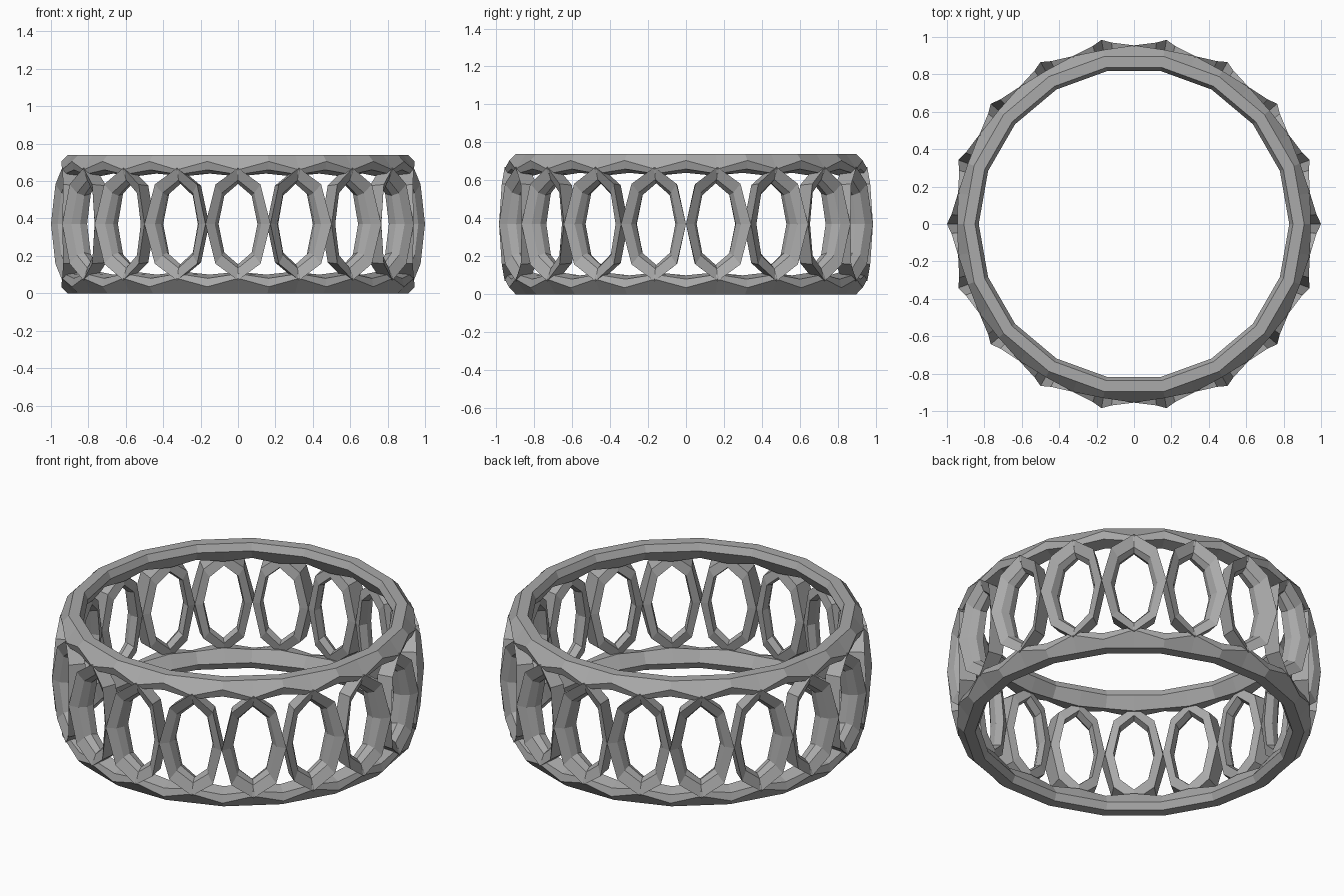
import bpy, bmesh
from math import sin, cos, radians

COUNT = 18
STEP = 360 / COUNT
MID = 0.37

cube = bpy.data.objects.get("Cube")
if cube:
    bpy.data.objects.remove(cube)

metal = bpy.data.materials.new("grey metal")
metal.use_nodes = True
grey = (0.4, 0.4, 0.4, 1)
metal.diffuse_color = grey
metal.node_tree.nodes["Principled BSDF"].inputs["Base Color"].default_value = grey


def polar(angle, radius, z):
    a = radians(angle)
    return (radius * cos(a), radius * sin(a), z)


def closed_loop(name, sections):
    """Skin a closed chain of equal closed cross-sections."""
    bm = bmesh.new()
    rows = [[bm.verts.new(p) for p in s] for s in sections]
    n = len(rows[0])
    for i, row in enumerate(rows):
        nxt = rows[(i + 1) % len(rows)]
        for j in range(n):
            k = (j + 1) % n
            bm.faces.new((row[j], nxt[j], nxt[k], row[k]))
    bmesh.ops.recalc_face_normals(bm, faces=bm.faces)
    mesh = bpy.data.meshes.new(name)
    bm.to_mesh(mesh)
    bm.free()
    mesh.materials.append(metal)
    obj = bpy.data.objects.new(name, mesh)
    bpy.context.collection.objects.link(obj)
    return obj


# Band profiles (radius, height above middle): at the arches and at the oval tips
flat = cos(radians(STEP / 2))
arch = [(0.83, 0.33), (0.85, 0.37), (0.91, 0.37), (0.945, 0.335),
        (0.935, 0.29), (0.87, 0.27)]
tip = [(0.83 * flat, 0.33), (0.85 * flat, 0.37), (0.91 * flat, 0.37),
       (0.955, 0.29), (0.945, 0.265), (0.87 * flat, 0.255)]

# Scalloped rims
for name, side in (("top_band", 1), ("bottom_band", -1)):
    sections = []
    for i in range(COUNT):
        for offset, profile in ((0, arch), (STEP / 2, tip)):
            sections.append([polar(i * STEP + offset, r, MID + side * h)
                             for r, h in profile])
    closed_loop(name, sections)

# Oval cross-section: (half angle, half height, waist radius, tip radius)
oval = [(10.0, 0.30, 1.0, 0.955), (7.4, 0.235, 0.965, 0.93),
        (6.5, 0.215, 0.92, 0.90), (7.2, 0.23, 0.875, 0.86),
        (10.0, 0.29, 0.89, 0.875)]

# Pierced ovals standing side by side around the ring
for i in range(COUNT):
    centre = (i + 0.5) * STEP
    sections = []
    for k in range(8):
        c, s = cos(radians(k * 45)), sin(radians(k * 45))
        sections.append([polar(centre + w * c, waist + (tipr - waist) * s * s,
                               MID + h * s)
                         for w, h, waist, tipr in oval])
    closed_loop("oval_%02d" % (i + 1), sections)
